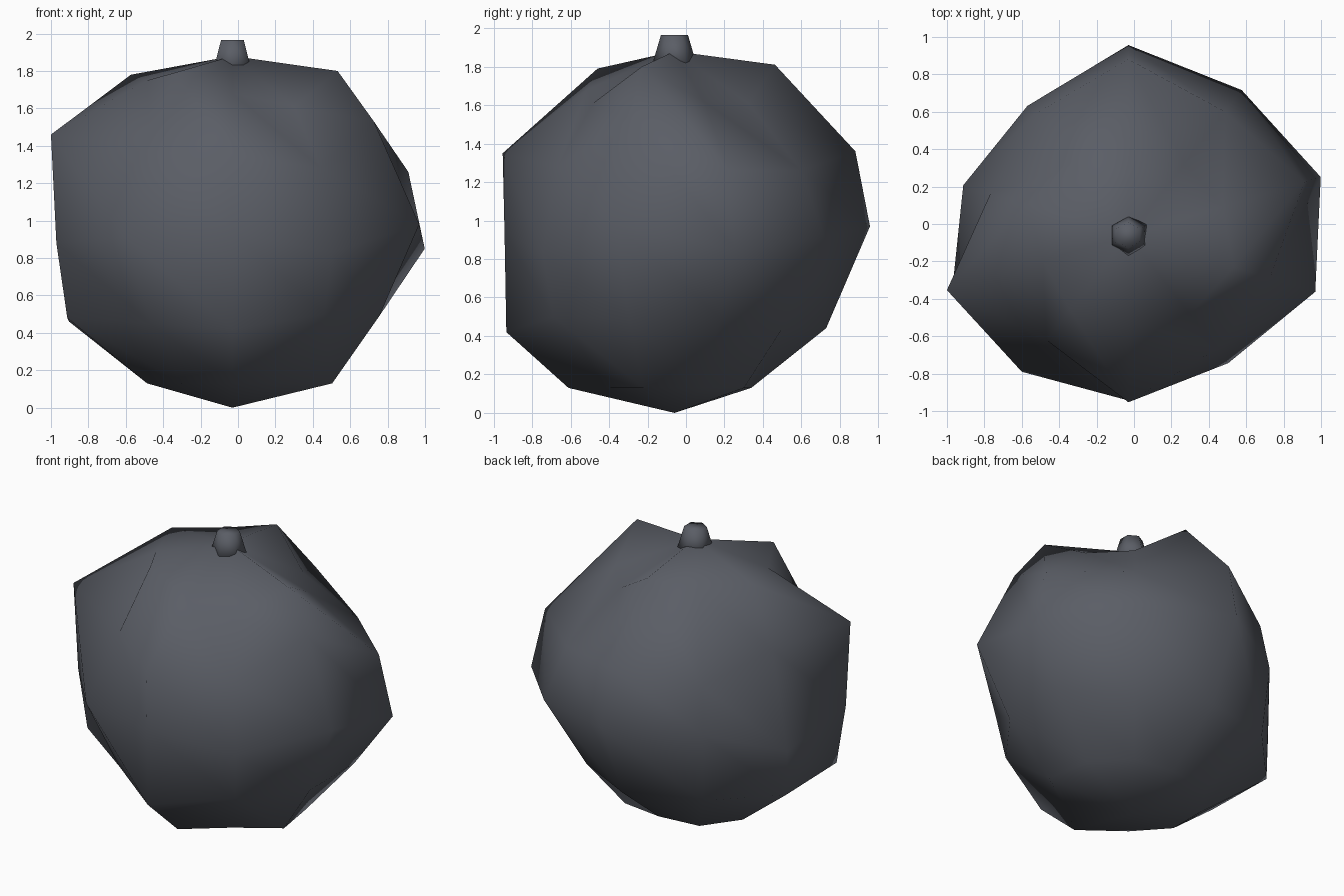
import bpy
import bmesh
import math

default_cube = bpy.data.objects.get("Cube")
if default_cube:
    bpy.data.objects.remove(default_cube, do_unlink=True)

# Shared charcoal colour
charcoal = bpy.data.materials.new("charcoal")
charcoal.use_nodes = True
colour = (0.103, 0.111, 0.132, 1)
charcoal.diffuse_color = colour
shader = charcoal.node_tree.nodes["Principled BSDF"]
shader.inputs["Base Color"].default_value = colour
shader.inputs["Roughness"].default_value = 0.8

AXIS_X, AXIS_Y = -0.03, -0.06
SIDES = 10
WIDE, DEEP = 1.02, 0.95  # the rings are slightly oval


def finish(name, bm):
    """Turn a bmesh into a smooth shaded object on the shared axis."""
    bmesh.ops.recalc_face_normals(bm, faces=bm.faces)
    mesh = bpy.data.meshes.new(name)
    bm.to_mesh(mesh)
    bm.free()
    mesh.materials.append(charcoal)
    for polygon in mesh.polygons:
        polygon.use_smooth = True
    item = bpy.data.objects.new(name, mesh)
    item.location = (AXIS_X, AXIS_Y, 0)
    bpy.context.collection.objects.link(item)
    return item


# Lumpy body: rings of (radii, heights) in hundredths, bottom to top
rings = [
    ([50, 47, 42, 48, 47, 47, 45, 58, 44, 55], [13] * SIDES),
    ([81, 73, 83, 85, 90, 91, 73, 92, 82, 81], [49, 44, 44, 47, 46, 48, 45, 42, 50, 49]),
    ([106, 101, 107, 90, 91, 97, 95, 93, 89, 103], [85, 91, 97, 94, 76, 88, 91, 94, 83, 98]),
    ([97, 86, 99, 84, 76, 100, 73, 94, 79, 78], [126, 126, 136, 125, 140, 146, 136, 135, 128, 153]),
    ([52, 50, 55, 50, 56, 47, 52, 48, 55, 58], [162, 161, 181, 176, 178, 175, 179, 168, 161, 180]),
]


def build_ring(bm, radii, heights):
    verts = []
    for i, (radius, height) in enumerate(zip(radii, heights)):
        angle = math.tau * (i + 0.5) / SIDES
        verts.append(bm.verts.new((WIDE * radius * math.cos(angle) / 100,
                                   DEEP * radius * math.sin(angle) / 100,
                                   height / 100)))
    return verts


body = bmesh.new()
loops = [build_ring(body, radii, heights) for radii, heights in rings]
bottom_pole = body.verts.new((0, 0, 0))
top_pole = body.verts.new((0, 0, 1.88))
for i in range(SIDES):
    j = (i + 1) % SIDES
    # Every band is split along the same diagonal
    for lower, upper in zip(loops, loops[1:]):
        body.faces.new((lower[i], lower[j], upper[i]))
        body.faces.new((lower[j], upper[j], upper[i]))
    body.faces.new((bottom_pole, loops[0][j], loops[0][i]))
    body.faces.new((top_pole, loops[-1][i], loops[-1][j]))
finish("lumpy_body", body)

# Short tapered six-sided stem sunk into the top
stem = bmesh.new()
bmesh.ops.create_cone(stem, cap_ends=True, segments=6, radius1=0.12, radius2=0.07, depth=0.17)
# Turn the corners toward front and back
corner = max(stem.verts, key=lambda v: v.co.y).co
turn = math.pi / 2 - math.atan2(corner.y, corner.x)
for vert in stem.verts:
    x, y, z = vert.co
    vert.co = (x * math.cos(turn) - y * math.sin(turn),
               x * math.sin(turn) + y * math.cos(turn),
               z + 1.88)
finish("stem", stem)
